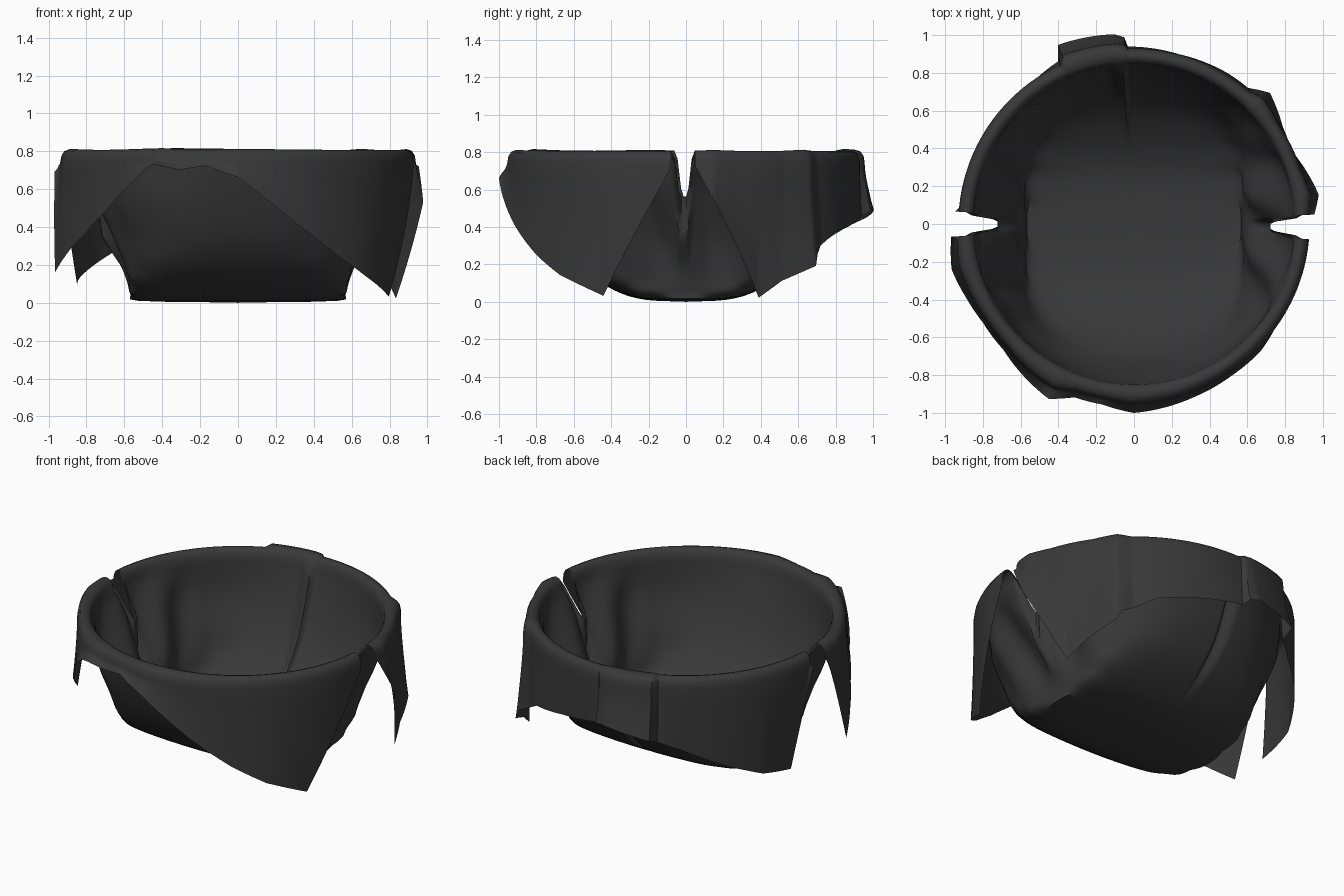
import bpy, bmesh, math

if "Cube" in bpy.data.objects:
    bpy.data.objects.remove(bpy.data.objects["Cube"])

# Hanging hem: angle in degrees (0 = +x, 270 = front), edge height, edge radius
HEM = [(2, .76, .95), (9, .54, .99), (25, .03, .92), (33, .12, .94), (44, .20, 1.0),
       (46, .27, .98), (50, .31, .94), (58, .38, .94), (75, .43, .93), (92, .47, .94), (93, .49, .99),
       (96, .50, 1.01), (113, .45, 1.03), (115, .41, .95), (123, .36, .93), (140, .24, .93),
       (154, .15, .92), (170, .09, .86), (176, .74, .95), (184, .70, .97), (194, .17, .995),
       (204, .29, .97), (213, .38, .955), (224, .50, .96), (244, .74, 1.03), (251, .71, .97),
       (260, .73, .97), (270, .67, 1.0), (289, .42, .97), (303, .26, .955), (315, .15, .95),
       (331, .04, .91), (356, .75, .93), (362, .76, .95)]
# Bowl levels: height, front/back trough radius, side wall distance, overall limit
LEVELS = [(.018, .21, .53, .62), (.05, .34, .57, .65), (.12, .47, .585, .67), (.22, .60, .61, .70),
          (.36, .72, .655, .745), (.55, .80, .74, .81), (.74, .845, .83, .845)]
RIM = [(.85, .785), (.868, .808), (.89, .815), (.912, .805), (.925, .78), (.93, .75)]
GAPS = (-1, 180)
FLAP_STEPS = 6


def smooth(t):
    t = max(0, min(1, t))
    return t * t * (3 - 2 * t)


def hem(deg):
    d = deg + 360 if deg < 2 else deg
    for a, b in zip(HEM, HEM[1:]):
        if a[0] <= d <= b[0]:
            t = (d - a[0]) / (b[0] - a[0])
            return tuple(p + (q - p) * t for p, q in zip(a[1:], b[1:]))
    return HEM[0][1:]


def ang(deg, centre):
    return (deg - centre + 180) % 360 - 180


def spline(pts, n):
    out = []
    for i in range(len(pts) - 1):
        q = [pts[max(0, min(len(pts) - 1, i + k))] for k in (-1, 0, 1, 2)]
        for j in range(n):
            t = j / n
            out.append(tuple(.5 * (2 * b + (c - a) * t + (2 * a - 5 * b + 4 * c - d) * t * t
                             + (3 * b - a - 3 * c + d) * t ** 3) for a, b, c, d in zip(*q)))
    return out + [pts[-1]]


def gap_amount(deg):
    return max(smooth((3.6 - abs(ang(deg, g))) / 2.2) for g in GAPS)


def column(deg):
    a = math.radians(deg)
    c, s = abs(math.cos(a)), abs(math.sin(a))
    zt, rt = hem(deg)
    g = gap_amount(deg)
    # Bowl wall: a rounded trough along x, closed by walls at both sides
    pts = [(0.05, .01)]
    for z, trough, side, limit in LEVELS:
        radii = (trough / math.hypot(s, .36 * c), side / max(c, .1), limit * 1.02)
        r = sum(q ** -16 for q in radii) ** (-1 / 16)
        pts.append((r + (.845 - r) * smooth((z - .5) / .24), z))
    bowl = spline(pts, 3)
    bump = max(0, rt - .95)
    rim = [(r + bump * .5 * smooth((r - .85) / .08), z + bump * .12) for r, z in RIM]
    # Loose flap hanging outside the rim
    r0, z0 = rim[-1]
    zt = min(zt, .735)
    flap = [(r0 + (rt - r0) * smooth(j / FLAP_STEPS * .8 + .2 * (j == FLAP_STEPS)),
             z0 + (zt - z0) * j / FLAP_STEPS) for j in range(1, FLAP_STEPS + 1)]
    res = []
    for i, (r, z) in enumerate(bowl + rim + flap):
        h = smooth((z - .05) / .3) * (1 - smooth((z - .6) / .18))
        if i < len(bowl):
            # Wrinkles at the sides and a crease at the back
            for ctr in (0, 180):
                d = ang(deg, ctr)
                r += .03 * h * math.sin(d * .22 + z * 5) * smooth((45 - abs(d)) / 25)
            d = ang(deg, 94)
            r -= .035 * smooth((z - .05) / .2) * (smooth((6 - d) / 6) if d >= 0 else smooth((d + 1.5) / 1.5))
        # Slit: cloth slumps inwards between the two halves
        if g > 0:
            t = smooth((z - .2) / .4) if i < len(bowl) else 1
            r += (min(r, .72) - r) * g * t
            z += (min(z, .2 + (z - .2) * .6) - z) * g
        res.append((r * math.cos(a), r * math.sin(a), z))
    return res, len(bowl) + len(rim)


# Cloth liner as one continuous sheet
bm = bmesh.new()
centre = bm.verts.new((0, 0, .008))
N = 360
cols = []
for d in range(N):
    co, edge = column(d)
    cols.append([bm.verts.new(p) for p in co])
for d in range(N):
    a, b = cols[d], cols[(d + 1) % N]
    bm.faces.new((centre, a[0], b[0]))
    slit = gap_amount(d) > .05 or gap_amount(d + 1) > .05
    for i in range(len(a) - 1):
        if slit and i >= edge - 4:
            continue
        bm.faces.new((a[i], a[i + 1], b[i + 1], b[i]))
bmesh.ops.delete(bm, geom=[v for v in bm.verts if not v.link_faces], context='VERTS')
bmesh.ops.recalc_face_normals(bm, faces=bm.faces)
zmin = min(v.co.z for v in bm.verts)
bmesh.ops.translate(bm, vec=(0, 0, -zmin), verts=bm.verts)
me = bpy.data.meshes.new("draped_liner")
bm.to_mesh(me)
bm.free()
liner = bpy.data.objects.new("draped_liner", me)
bpy.context.collection.objects.link(liner)

# Dark cloth colour
mat = bpy.data.materials.new("dark_cloth")
mat.diffuse_color = (.04, .04, .04, 1)
mat.use_nodes = True
mat.node_tree.nodes["Principled BSDF"].inputs["Base Color"].default_value = mat.diffuse_color
me.materials.append(mat)

bpy.context.view_layer.objects.active = liner
liner.select_set(True)
bpy.ops.object.shade_smooth_by_angle(angle=math.radians(45))
